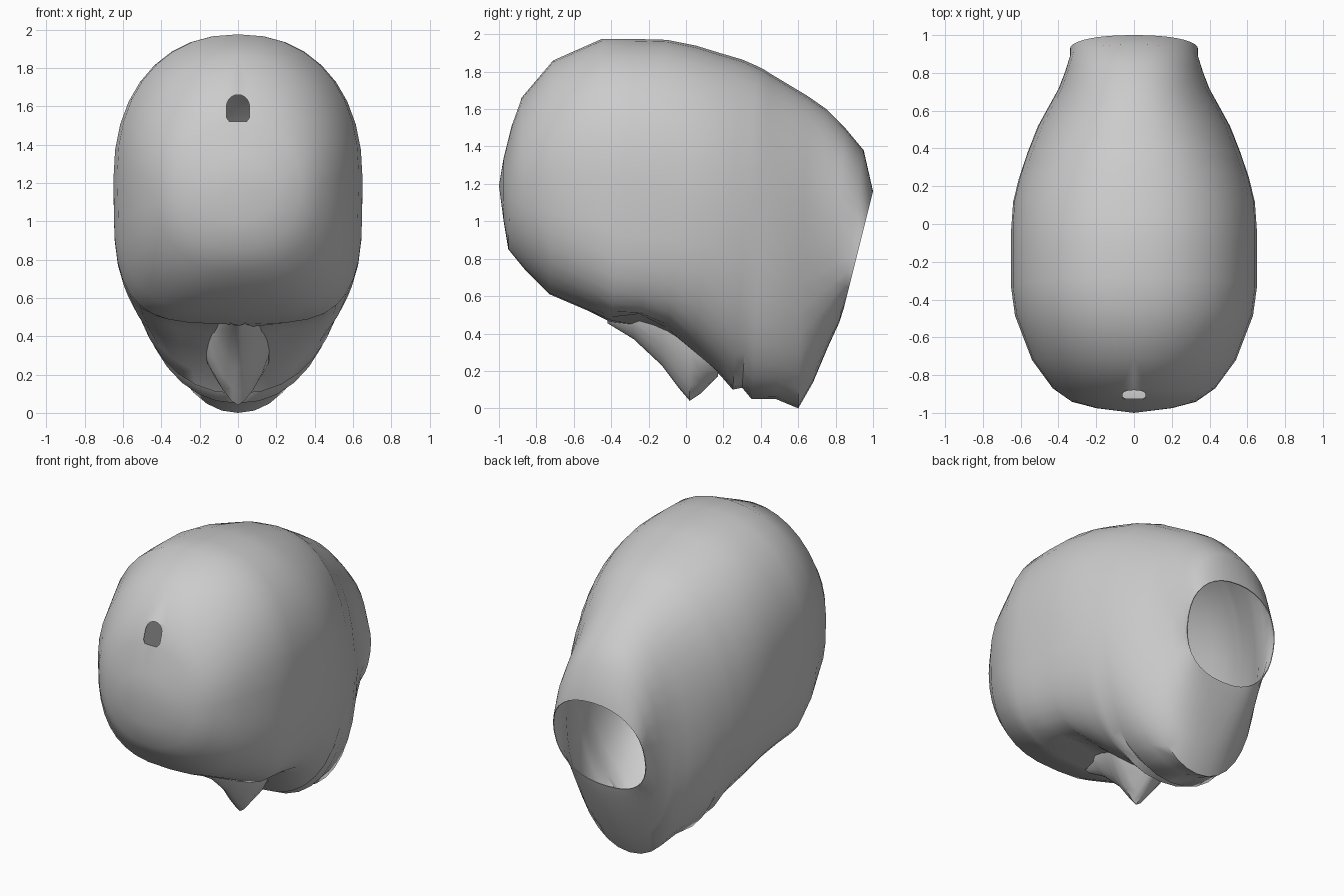
import bpy, bmesh, math

cube = bpy.data.objects.get("Cube")
if cube:
    bpy.data.objects.remove(cube, do_unlink=True)

clay = bpy.data.materials.new("plain_grey")
clay.use_nodes = True
GREY = (0.6, 0.6, 0.6, 1)
clay.diffuse_color = GREY
clay.node_tree.nodes["Principled BSDF"].inputs["Base Color"].default_value = GREY


def make_object(name, bm):
    bmesh.ops.recalc_face_normals(bm, faces=bm.faces)
    mesh = bpy.data.meshes.new(name)
    bm.to_mesh(mesh)
    bm.free()
    mesh.materials.append(clay)
    obj = bpy.data.objects.new(name, mesh)
    bpy.context.collection.objects.link(obj)
    return obj


def bridge(bm, rings, closed):
    for a, b in zip(rings, rings[1:]):
        n = len(a)
        for i in range(n if closed else n - 1):
            j = (i + 1) % n
            bm.faces.new((a[i], a[j], b[j], b[i]))


def smooth(obj, angle):
    bpy.ops.object.select_all(action='DESELECT')
    obj.select_set(True)
    bpy.context.view_layer.objects.active = obj
    bpy.ops.object.shade_smooth_by_angle(angle=math.radians(angle))


def power(v, e):
    return math.copysign(abs(v) ** e, v)


# Head sections: top y, top z, bottom y, bottom z, half width, lower roundness
SECTIONS = [
    (-.975, 1.34, -.975, 1.0, .20, 1), (-.93, 1.52, -.95, .85, .33, .9),
    (-.88, 1.66, -.86, .74, .43, .83), (-.71, 1.86, -.73, .61, .54, .7),
    (-.45, 1.975, -.52, .52, .63, .6), (-.28, 1.975, -.4, .46, .65, .54),
    (-.1, 1.97, -.25, .44, .65, .55), (.05, 1.94, -.1, .39, .65, .62),
    (.18, 1.9, .05, .29, .64, .74), (.3, 1.865, .18, .18, .61, .87),
    (.38, 1.83, .25, .1, .585, .9), (.42, 1.81, .3, .11, .57, .92),
    (.45, 1.79, .35, .05, .555, .92), (.55, 1.73, .48, .05, .51, .92),
    (.65, 1.67, .6, 0, .45, .95), (.75, 1.6, .68, .14, .4, .9),
    (.85, 1.5, .76, .33, .365, .8), (.95, 1.38, .82, .46, .34, .8),
    (1.0, 1.16, .845, .54, .34, .85)]
SIDES = 36
bm = bmesh.new()
rings = []
for yt, zt, yb, zb, w, low in SECTIONS:
    ring = []
    for i in range(SIDES):
        a = 2 * math.pi * i / SIDES
        c, s = math.cos(a), math.sin(a)
        e = low if c <= 0 else 1 if yt < -.6 else .9
        t = .5 + .5 * power(c, e)
        x, y, z = w * power(s, e), yb + (yt - yb) * t, zb + (zt - zb) * t
        # Eye sockets pressed up into the underside
        if c < 0:
            z += .07 * math.exp(-((abs(x) - .27) / .14) ** 2 - ((y + .2) / .12) ** 2)
        ring.append(bm.verts.new((x, y, z)))
    rings.append(ring)
bridge(bm, rings, True)
tip = bm.verts.new((0, -1, 1.19))
for i in range(SIDES):
    bm.faces.new((tip, rings[0][i], rings[0][(i + 1) % SIDES]))
head = make_object("head_shell", bm)

# Arched cutter for the forehead opening
bm = bmesh.new()
outline = [(-.06, 1.54), (-.045, 1.52), (.045, 1.52), (.06, 1.54)]
outline += [(.06 * math.cos(a), 1.6 + .06 * math.sin(a))
            for a in [math.pi * k / 10 for k in range(11)]]
layers = [[bm.verts.new((x, y, z)) for x, z in outline] for y in (-1.2, -.6)]
bridge(bm, layers, True)
for layer in layers:
    bm.faces.new(layer)
cutter = make_object("forehead_cutter", bm)
cutter.hide_render = True

bpy.context.view_layer.objects.active = head
wall = head.modifiers.new("wall", 'SOLIDIFY')
wall.thickness = .005
wall.offset = -1
cut = head.modifiers.new("opening", 'BOOLEAN')
cut.operation = 'DIFFERENCE'
cut.solver = 'EXACT'
cut.object = cutter
for name in ("wall", "opening"):
    bpy.ops.object.modifier_apply(modifier=name)
bpy.data.objects.remove(cutter, do_unlink=True)
smooth(head, 50)

# Nose: y, ridge z, root z, half width
NOSE = [(-.42, .455, .48, .05), (-.28, .37, .49, .1), (-.13, .23, .46, .13),
        (-.04, .11, .41, .16), (.02, .04, .36, .17), (.08, .08, .3, .17),
        (.17, .17, .22, .12)]
bm = bmesh.new()
rings = []
for y, ridge, root, w in NOSE:
    arc = [math.pi * k / 10 for k in range(11)]
    rings.append([bm.verts.new((w * power(math.cos(a), 1.4), y,
                                root - (root - ridge) * math.sin(a) ** 1.4))
                  for a in arc])
bridge(bm, rings, False)
smooth(make_object("nose", bm), 50)
